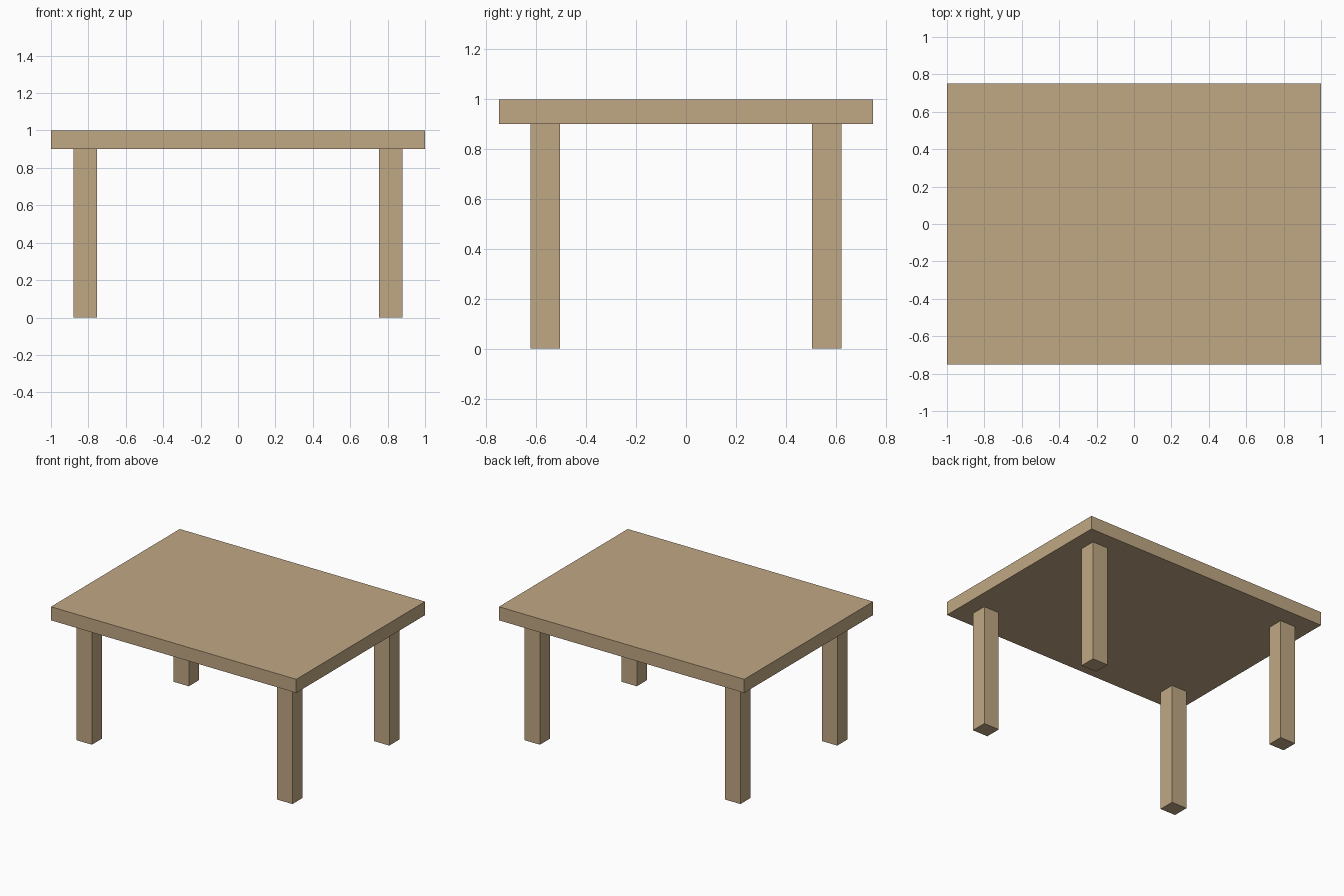
import bpy

if "Cube" in bpy.data.objects:
    bpy.data.objects.remove(bpy.data.objects["Cube"])

wood = bpy.data.materials.new("light_wood")
wood.diffuse_color = (0.527, 0.386, 0.231, 1.0)
wood.use_nodes = True
wood.node_tree.nodes["Principled BSDF"].inputs["Base Color"].default_value = wood.diffuse_color


def box(name, lo, hi):
    """Axis-aligned box between two corners."""
    bpy.ops.mesh.primitive_cube_add(size=1, location=[(a + b) / 2 for a, b in zip(lo, hi)])
    ob = bpy.context.object
    ob.name = name
    ob.scale = [b - a for a, b in zip(lo, hi)]
    bpy.ops.object.transform_apply(location=False, rotation=False, scale=True)
    ob.data.materials.append(wood)
    return ob


# Table top
box("table_top", (-1, -0.75, 0.9), (1, 0.75, 1.0))

# Four legs, mirrored about the centre
LEG_X, LEG_Y = (0.755, 0.88), (0.505, 0.623)
for sx, side in ((-1, "left"), (1, "right")):
    for sy, end in ((-1, "front"), (1, "back")):
        xs = sorted(sx * v for v in LEG_X)
        ys = sorted(sy * v for v in LEG_Y)
        box(f"{end}_{side}_leg", (xs[0], ys[0], 0), (xs[1], ys[1], 0.9))
